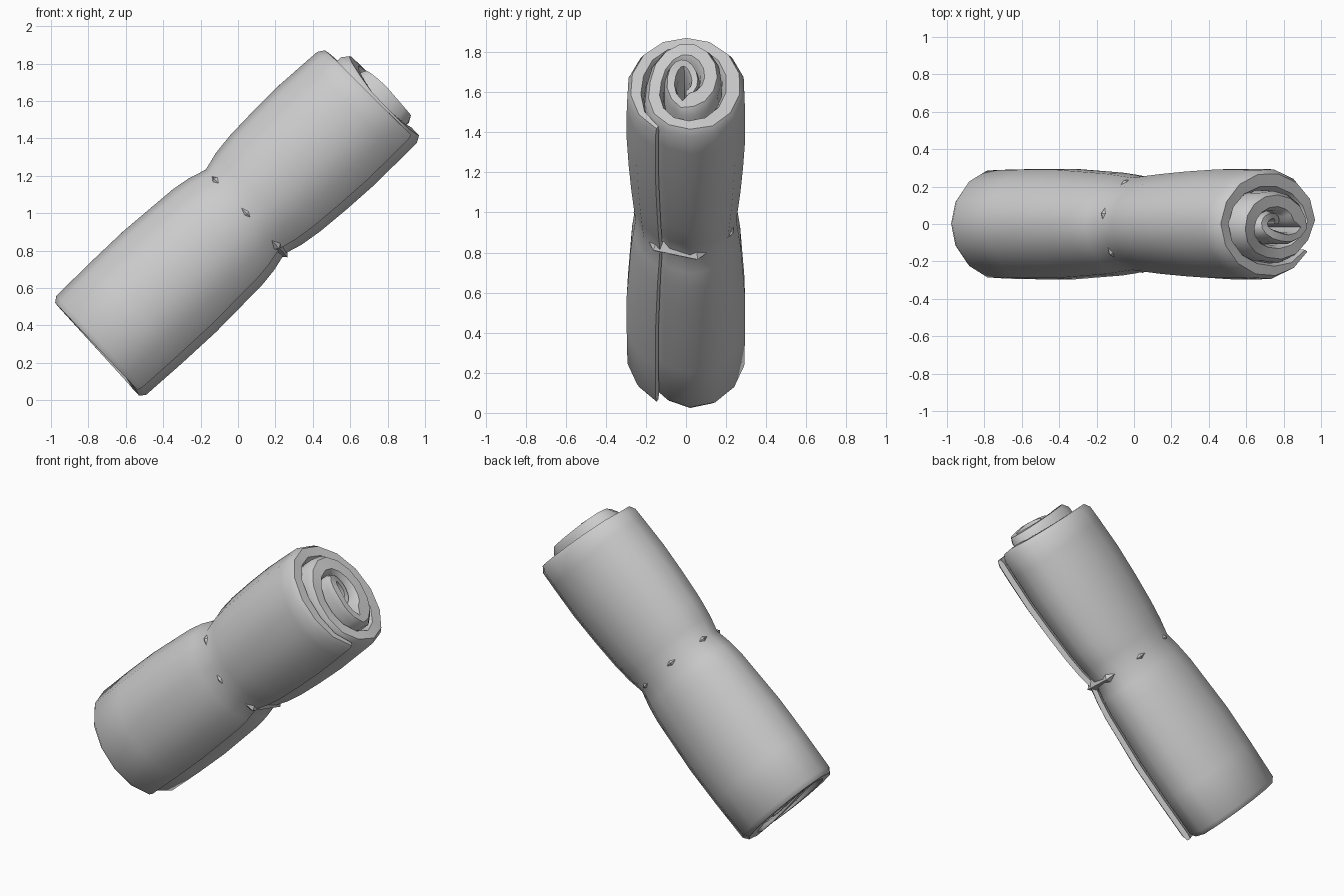
import bpy, bmesh
from math import sin, cos, pi, radians
from mathutils import Vector

if "Cube" in bpy.data.objects:
    bpy.data.objects.remove(bpy.data.objects["Cube"])

TILT = radians(43)
A = Vector((cos(TILT), 0, sin(TILT)))      # roll axis
U = Vector((-sin(TILT), 0, cos(TILT)))     # across the roll, in the tilt plane
V = Vector((0, 1, 0))
C = Vector((0.045, 0, 1.0))                # centre of the pinched waist


def lerp_table(tab, x):
    if x <= tab[0][0]:
        return tab[0][1:]
    for p, q in zip(tab, tab[1:]):
        if x <= q[0]:
            f = (x - p[0]) / (q[0] - p[0])
            return [a + (b - a) * f for a, b in zip(p[1:], q[1:])]
    return tab[-1][1:]


# winding of the sheet: (angle / pi, radius in y, radius in U)
WIND = [(0.17, .30, .355), (0.5, .30, .365), (1, .30, .375), (1.9, .30, .365),
        (2.17, .265, .315), (2.5, .20, .285), (3, .195, .27), (3.5, .18, .26),
        (4, .165, .25), (4.5, .105, .17), (5, .08, .14), (5.5, .07, .11), (6, .05, .08)]
# pinch along the axis: (t, y scale, U scale)
PINCH = [(-1.1, .97, .97), (-1.0, 1, 1), (-.55, 1, 1.01), (-.2, .93, .965), (-.12, .90, .94),
         (0, .85, .85), (.12, .89, .94), (.25, .93, .98), (.55, 1, 1.02), (.8, 1, 1), (1.1, .97, .97)]
# telescoping of the layers: (angle / pi, right end, left end)
ENDS = [(0.17, .93, -1.07), (1, .90, -1.075), (2, .96, -1.085), (2.17, .94, -1.07), (2.5, .93, -1.05),
        (3, .98, -1.06), (4, 1.0, -1.06), (4.5, 1.01, -1.05), (6, .93, -1.03)]
INNER = [-.8, -.55, -.35, -.2, -.1, 0, .1, .22, .4, .6, .8]


def place(w, t, ry, ru):
    sy, su = lerp_table(PINCH, t)
    return C + A * t - V * (sin(w * pi) * ry * sy) - U * (cos(w * pi) * ru * su)


def section(w):
    """Closed loop through the sheet thickness, running along the roll and back."""
    oy, ou = lerp_table(WIND, w)
    if w + 2 <= 6:
        iy, iu = [r + .004 for r in lerp_table(WIND, w + 2)]
    else:
        iy, iu = max(oy - .07, .02), max(ou - .08, .025)
    hi, lo = lerp_table(ENDS, w)
    my, mu = (oy + iy) / 2, (ou + iu) / 2
    ts = [lo + .03] + INNER + [hi - .035]
    loop = [place(w, t, oy, ou) for t in ts]
    loop += [place(w, hi, my + (oy - my) * k, mu + (ou - mu) * k) for k in (.6, -.6)]
    loop += [place(w, t, iy, iu) for t in reversed(ts)]
    loop += [place(w, lo, my + (oy - my) * k, mu + (ou - mu) * k) for k in (-.6, .6)]
    return loop


def finish(bm, name, smooth=True):
    bmesh.ops.recalc_face_normals(bm, faces=bm.faces)
    me = bpy.data.meshes.new(name)
    bm.to_mesh(me)
    bm.free()
    for p in me.polygons:
        p.use_smooth = smooth
    ob = bpy.data.objects.new(name, me)
    bpy.context.collection.objects.link(ob)
    return ob


def skin(bm, loops, closed):
    rings = [[bm.verts.new(p) for p in lp] for lp in loops]
    pairs = list(zip(rings, rings[1:]))
    if closed:
        pairs.append((rings[-1], rings[0]))
    for a, b in pairs:
        n = len(a)
        for i in range(n):
            j = (i + 1) % n
            bm.faces.new((a[i], a[j], b[j], b[i]))
    return rings


# rolled sheet
bm = bmesh.new()
steps = 42
rings = skin(bm, [section(.17 + (6 - .17) * i / steps) for i in range(steps + 1)], False)
n = len(rings[0])
m = len(INNER) + 2
for r in (rings[0], rings[-1]):            # strips that close both sheet edges
    top, bot = r[:m], r[m + 2:2 * m + 2][::-1]
    for i in range(m - 1):
        bm.faces.new((top[i], top[i + 1], bot[i + 1], bot[i]))
    bm.faces.new((r[m - 1], r[m], r[m + 1], r[m + 2]))
    bm.faces.new((r[2 * m + 1], r[2 * m + 2], r[2 * m + 3], r[0]))
sheet = finish(bm, "rolled_sheet")
bpy.context.view_layer.objects.active = sheet
sheet.select_set(True)
bpy.ops.object.shade_smooth_by_angle(angle=radians(50))

# coarse tie cord, sunk into the waist so only its corners show
bm = bmesh.new()
cord = []
for i in range(7):
    w = 2 * i / 7 + .5
    d = -V * sin(w * pi) * .262 - U * cos(w * pi) * .33
    cord.append([C + d * k + A * t for k, t in ((1.0, 0), (.88, .04), (.88, -.04))])
skin(bm, cord, True)
finish(bm, "tie_cord", False)
